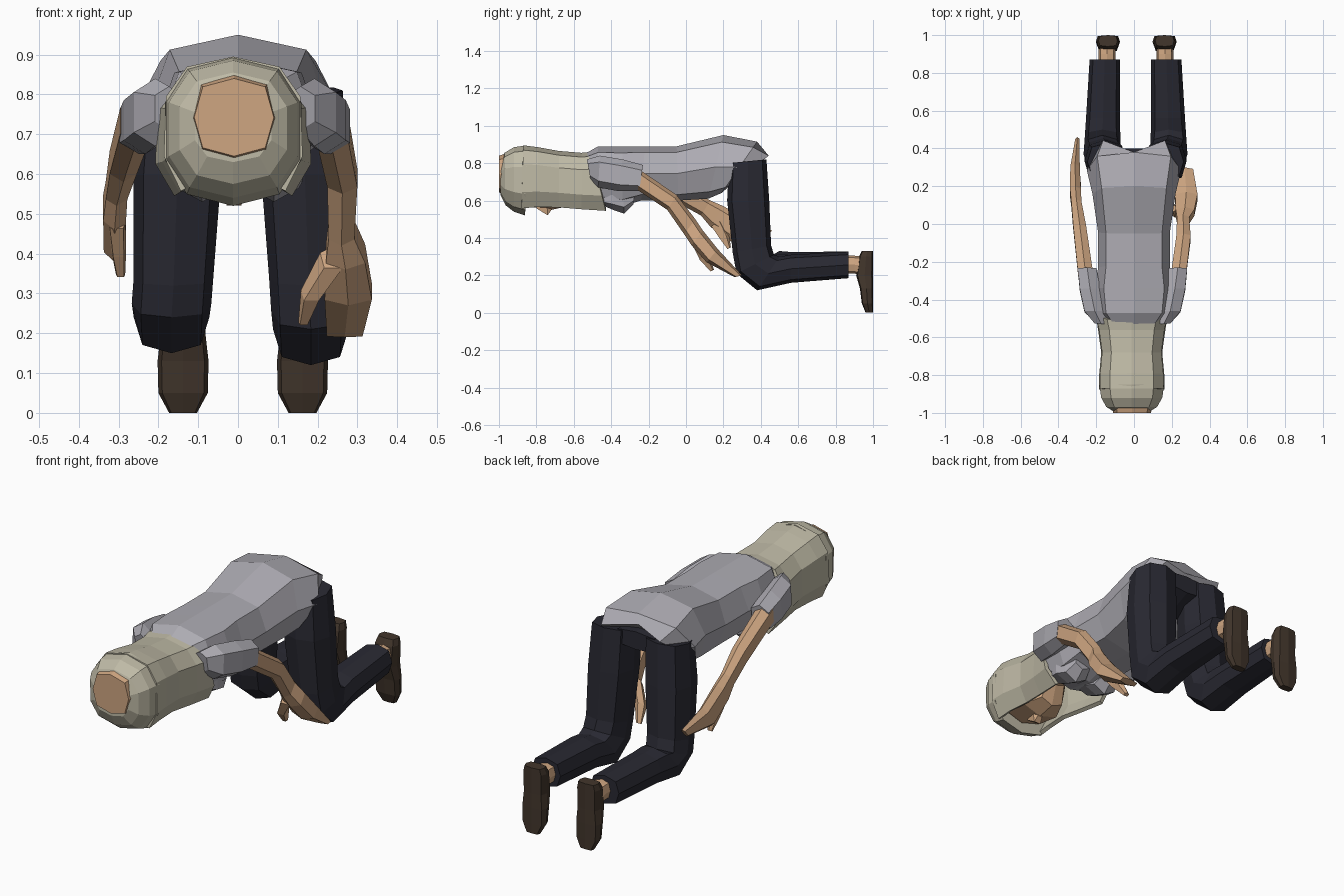
import bpy, bmesh, math
from mathutils import Vector


def material(name, rgb):
    m = bpy.data.materials.new(name)
    m.diffuse_color = (*rgb, 1)
    return m


SHIRT = material("grey_cloth", (0.42, 0.41, 0.45))
HAIR = material("pale_hair", (0.52, 0.49, 0.38))
SKIN = material("skin", (0.62, 0.38, 0.22))
PANTS = material("dark_cloth", (0.022, 0.022, 0.032))
SHOE = material("brown_leather", (0.055, 0.037, 0.025))


def spow(v, p):
    return math.copysign(abs(v) ** p, v) if abs(v) > 1e-6 else 0.0


def loft(name, rings, mat, n=8, p=0.75, arc=360, side=1, shift=0.0):
    """Skin over rings given as (y1, z1, y2, z2, half_width, centre_x)."""
    bm = bmesh.new()
    closed = arc == 360
    loops = []
    for y1, z1, y2, z2, w, cx in rings:
        a = Vector((0, y1, z1))
        b = Vector((0, y2, z2))
        mid, half = (a + b) / 2, (a - b) / 2
        mid.x = side * cx + shift
        loop = []
        for i in range(n):
            t = 2 * math.pi * i / n if closed else math.radians(arc) * (i / (n - 1) - 0.5)
            loop.append(bm.verts.new(mid + half * spow(math.cos(t), p)
                                     + Vector((w * spow(math.sin(t), p), 0, 0))))
        loops.append(loop)
    for l0, l1 in zip(loops, loops[1:]):
        for i in range(n if closed else n - 1):
            j = (i + 1) % n
            bm.faces.new((l0[i], l0[j], l1[j], l1[i]))
    if closed:
        bm.faces.new(loops[0])
        bm.faces.new(loops[-1])
    bmesh.ops.recalc_face_normals(bm, faces=bm.faces)
    me = bpy.data.meshes.new(name)
    bm.to_mesh(me)
    bm.free()
    me.materials.append(mat)
    ob = bpy.data.objects.new(name, me)
    bpy.context.collection.objects.link(ob)
    return ob


# Shirt body, with the notch at the back of the hem
torso = loft("shirt_body", [
    (-0.54, 0.85, -0.53, 0.68, 0.13, 0),
    (-0.47, 0.89, -0.48, 0.59, 0.19, 0),
    (-0.34, 0.89, -0.34, 0.57, 0.205, 0),
    (-0.22, 0.89, -0.24, 0.60, 0.19, 0),
    (-0.05, 0.89, -0.04, 0.60, 0.19, 0),
    (0.20, 0.95, 0.12, 0.61, 0.22, 0),
    (0.38, 0.915, 0.19, 0.64, 0.25, 0),
    (0.47, 0.86, 0.22, 0.67, 0.21, 0)], SHIRT, p=0.72)
for v in torso.data.vertices:
    if abs(v.co.x) < 0.01 and v.co.y > 0.42:
        v.co.y = 0.38

# Chest
for s, label in ((1, "right"), (-1, "left")):
    loft("chest_" + label, [
        (-0.46, 0.66, -0.46, 0.58, 0.06, 0.09),
        (-0.40, 0.70, -0.39, 0.55, 0.08, 0.09),
        (-0.34, 0.70, -0.33, 0.53, 0.07, 0.09),
        (-0.27, 0.68, -0.28, 0.58, 0.05, 0.09)], SHIRT, n=6, side=s)

# Sleeves
for s, label in ((1, "right"), (-1, "left")):
    loft("sleeve_" + label, [
        (-0.53, 0.82, -0.51, 0.71, 0.04, 0.165),
        (-0.46, 0.84, -0.47, 0.67, 0.06, 0.20),
        (-0.34, 0.82, -0.36, 0.65, 0.06, 0.225),
        (-0.23, 0.79, -0.25, 0.65, 0.055, 0.24)],
        SHIRT, n=6, side=s, shift=-0.008)

# Arms with hands, each in its own pose
loft("arm_right", [
    (-0.27, 0.78, -0.28, 0.67, 0.045, 0.235),
    (-0.05, 0.63, -0.10, 0.55, 0.042, 0.262),
    (0.05, 0.50, -0.01, 0.42, 0.036, 0.26),
    (0.09, 0.44, 0.03, 0.36, 0.055, 0.27),
    (0.17, 0.34, 0.11, 0.27, 0.066, 0.277),
    (0.30, 0.20, 0.26, 0.19, 0.05, 0.268)], SKIN, n=6)
loft("arm_left", [
    (-0.27, 0.79, -0.28, 0.68, 0.045, -0.255),
    (0.00, 0.68, -0.03, 0.58, 0.038, -0.288),
    (0.13, 0.60, 0.08, 0.52, 0.03, -0.305),
    (0.20, 0.57, 0.13, 0.46, 0.032, -0.31),
    (0.32, 0.50, 0.24, 0.38, 0.028, -0.312),
    (0.46, 0.44, 0.42, 0.39, 0.012, -0.30)], SKIN, n=6)
loft("thumb_right", [
    (0.08, 0.42, 0.03, 0.36, 0.035, 0.24),
    (0.12, 0.32, 0.07, 0.28, 0.028, 0.185),
    (0.15, 0.23, 0.13, 0.22, 0.014, 0.165)], SKIN, n=5)
loft("thumb_left", [
    (0.20, 0.50, 0.13, 0.46, 0.025, -0.305),
    (0.23, 0.42, 0.18, 0.39, 0.02, -0.30),
    (0.24, 0.35, 0.22, 0.34, 0.012, -0.295)], SKIN, n=5)

# Pelvis under the shirt hem
loft("trouser_seat", [
    (0.25, 0.84, 0.25, 0.67, 0.13, 0),
    (0.40, 0.83, 0.40, 0.74, 0.13, 0)], PANTS)

# Legs, ankles and shoes
for s, label in ((1, "right"), (-1, "left")):
    lift = 0.0 if s > 0 else 0.03
    loft("trouser_leg_" + label, [
        (0.23, 0.80, 0.43, 0.82, 0.105, 0.15),
        (0.22, 0.60, 0.445, 0.60, 0.11, 0.16),
        (0.25, 0.32, 0.455, 0.36, 0.10, 0.17),
        (0.27, 0.21 + lift, 0.47, 0.31, 0.10, 0.175),
        (0.38, 0.12 + lift, 0.50, 0.30 + lift, 0.095, 0.175),
        (0.56, 0.16 + lift / 2, 0.56, 0.31 + lift / 2, 0.09, 0.172),
        (0.87, 0.185, 0.87, 0.327, 0.08, 0.163)],
        PANTS, side=s, shift=0.008)
    loft("ankle_" + label, [
        (0.85, 0.305, 0.85, 0.21, 0.045, 0.153),
        (0.90, 0.305, 0.90, 0.21, 0.045, 0.153),
        (0.97, 0.30, 0.97, 0.19, 0.045, 0.153)], SKIN, side=s, shift=0.01)
    loft("shoe_" + label, [
        (0.96, 0.00, 1.0, 0.00, 0.035, 0.15),
        (0.94, 0.05, 1.0, 0.05, 0.062, 0.15),
        (0.93, 0.13, 1.0, 0.13, 0.064, 0.15),
        (0.91, 0.20, 1.0, 0.20, 0.056, 0.15),
        (0.925, 0.30, 1.0, 0.30, 0.058, 0.15),
        (0.94, 0.33, 1.0, 0.33, 0.05, 0.15)], SHOE, p=0.5, side=s, shift=0.012)

# Head, face down, with the bare patch at the crown
loft("head", [
    (-1.0, 0.84, -1.0, 0.645, 0.10, -0.01),
    (-0.95, 0.855, -0.95, 0.62, 0.11, -0.01),
    (-0.85, 0.87, -0.85, 0.57, 0.135, -0.01),
    (-0.72, 0.84, -0.72, 0.55, 0.13, -0.01),
    (-0.63, 0.80, -0.63, 0.57, 0.08, -0.01),
    (-0.60, 0.82, -0.60, 0.67, 0.065, -0.01),
    (-0.47, 0.83, -0.47, 0.68, 0.07, -0.01)], SKIN, p=0.7)
loft("nose", [
    (-0.80, 0.60, -0.80, 0.555, 0.015, -0.01),
    (-0.74, 0.60, -0.74, 0.515, 0.028, -0.01),
    (-0.72, 0.60, -0.72, 0.545, 0.02, -0.01)], SKIN, n=5)

# Hair: closed cap on the crown, open curtain around the face and neck
loft("hair_cap", [
    (-0.992, 0.81, -0.992, 0.63, 0.10, -0.012),
    (-0.97, 0.855, -0.965, 0.575, 0.14, -0.012),
    (-0.92, 0.885, -0.92, 0.54, 0.168, -0.012),
    (-0.85, 0.895, -0.86, 0.52, 0.178, -0.012)], HAIR, n=10, p=0.8)
curtain = loft("hair_curtain", [
    (-0.87, 0.895, -0.88, 0.52, 0.178, -0.012),
    (-0.79, 0.885, -0.80, 0.53, 0.176, -0.012),
    (-0.68, 0.865, -0.68, 0.53, 0.165, -0.012),
    (-0.56, 0.855, -0.56, 0.52, 0.182, -0.012),
    (-0.51, 0.86, -0.42, 0.51, 0.20, -0.012)], HAIR, n=9, p=0.75, arc=276)
solid = curtain.modifiers.new("thickness", "SOLIDIFY")
solid.thickness = 0.02
solid.offset = -1
